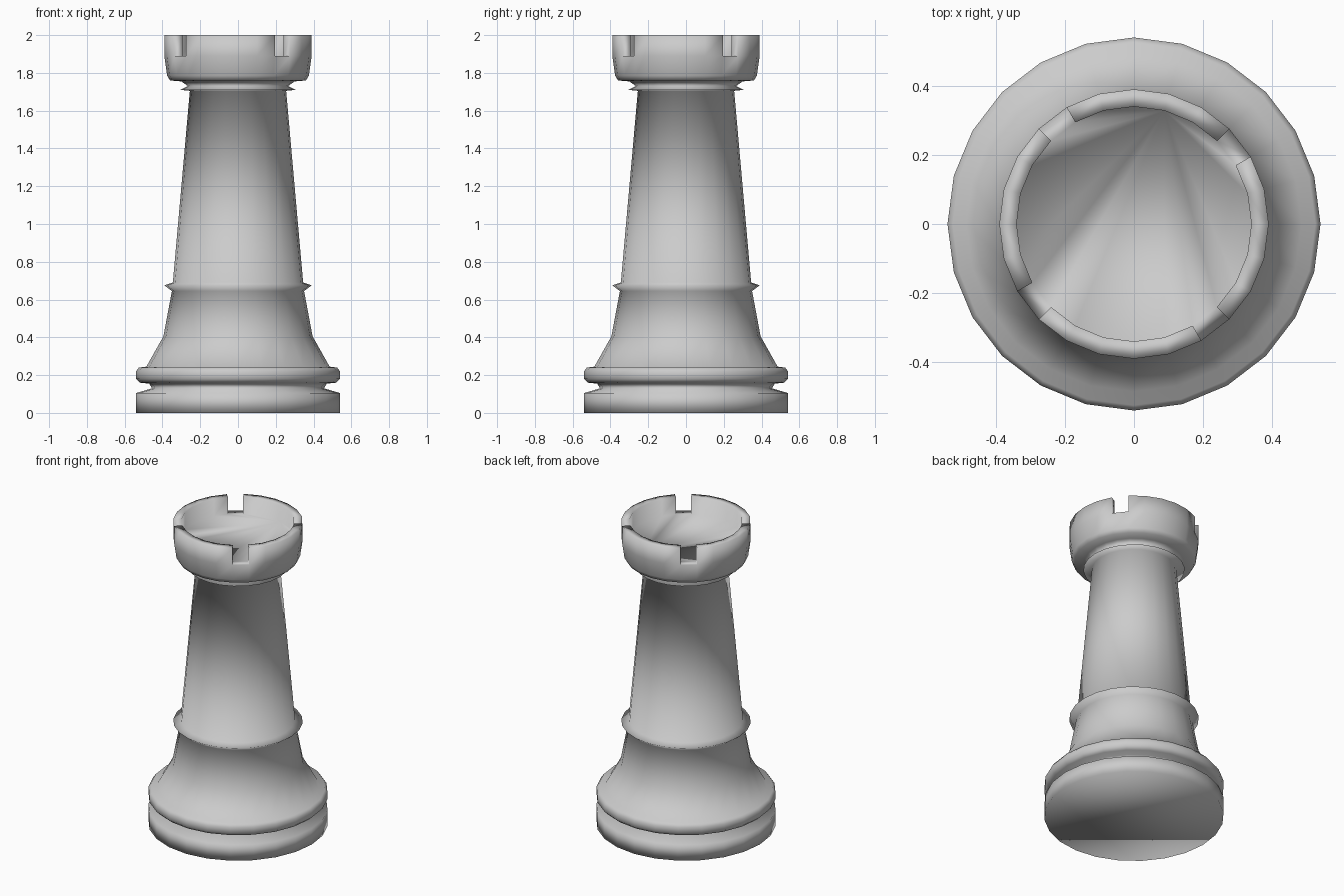
import bpy, bmesh, math

cube = bpy.data.objects.get("Cube")
if cube:
    bpy.data.objects.remove(cube, do_unlink=True)

SIDES = 24
WALL_INNER, LEDGE_Z, TOP_Z = 0.34, 1.89, 2.0

# One grey for the whole piece
grey = bpy.data.materials.new("stone_grey")
grey.use_nodes = True
grey.diffuse_color = (0.6, 0.6, 0.6, 1)
grey.node_tree.nodes["Principled BSDF"].inputs["Base Color"].default_value = (0.6, 0.6, 0.6, 1)

# Outer profile from foot to battlement ledge: (radius, height)
PROFILE = [
    (0.54, 0), (0.54, 0.105),                                    # foot
    (0.455, 0.13), (0.47, 0.155),                                # groove
    (0.52, 0.16), (0.54, 0.18), (0.54, 0.22), (0.525, 0.24),     # base ring
    (0.485, 0.245), (0.395, 0.405), (0.35, 0.645),               # flared skirt
    (0.39, 0.675), (0.345, 0.69),                                # waist ring
    (0.255, 1.705),                                              # tower
    (0.305, 1.71), (0.265, 1.73), (0.30, 1.755),                 # neck collar
    (0.36, 1.76), (0.375, 1.785), (0.39, LEDGE_Z),               # cup
    (WALL_INNER, LEDGE_Z),                                       # ledge
]


def add_ring(bm, radius, z):
    step = math.tau / SIDES
    return [bm.verts.new((radius * math.cos(i * step), radius * math.sin(i * step), z))
            for i in range(SIDES)]


def bridge(bm, low, high):
    return [bm.faces.new((low[i], low[(i + 1) % SIDES], high[(i + 1) % SIDES], high[i]))
            for i in range(SIDES)]


bm = bmesh.new()
rings = [add_ring(bm, r, z) for r, z in PROFILE]
for low, high in zip(rings, rings[1:]):
    ledge = bridge(bm, low, high)

# Underside and the recessed floor, fanned from one rim point
bm.faces.new(list(reversed(rings[0])))
floor = rings[-1][5:] + rings[-1][:5]
for a, b in zip(floor[1:], floor[2:]):
    bm.faces.new((floor[0], a, b))

# Raise the battlements, leaving one open segment per quarter
merlons = [f for i, f in enumerate(ledge) if i % 6 != 2]
raised = bmesh.ops.extrude_face_region(bm, geom=merlons)["geom"]
bmesh.ops.translate(bm, vec=(0, 0, TOP_Z - LEDGE_Z),
                    verts=[v for v in raised if isinstance(v, bmesh.types.BMVert)])
bmesh.ops.delete(bm, geom=[f for f in merlons if f.is_valid], context="FACES_ONLY")
bmesh.ops.recalc_face_normals(bm, faces=bm.faces)
for f in bm.faces:
    f.smooth = True

mesh = bpy.data.meshes.new("tower_piece")
bm.to_mesh(mesh)
bm.free()
mesh.materials.append(grey)
bpy.context.collection.objects.link(bpy.data.objects.new("tower_piece", mesh))
